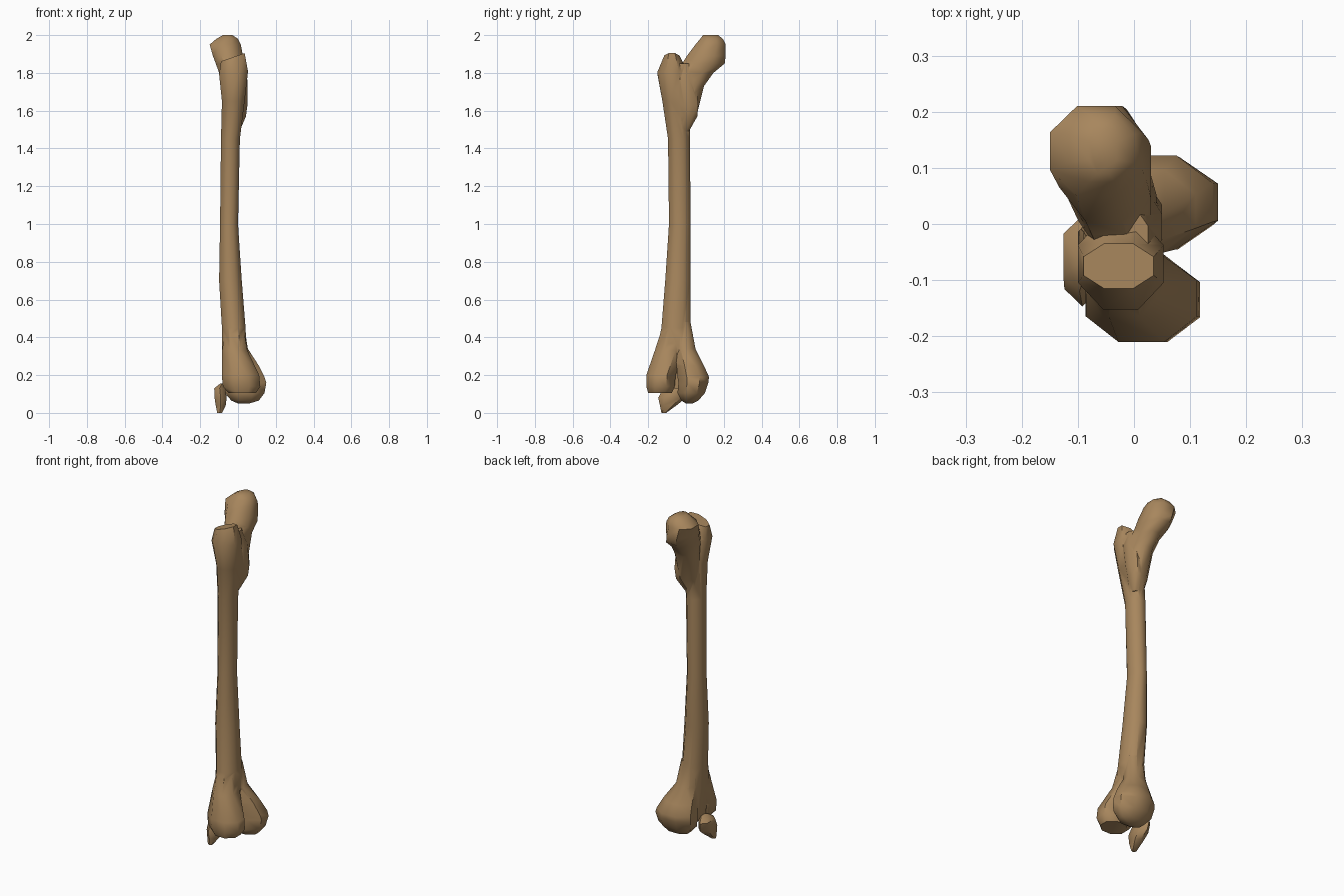
import bpy, bmesh, math

bone = bpy.data.materials.new("aged_bone_brown")
bone.diffuse_color = (0.39, 0.24, 0.11, 1)


def loft(name, sections, sides=8):
    """Skin octagonal rings given as (z, x0, x1, y0, y1, slope of z along x)."""
    bm = bmesh.new()
    rings = []
    k = 1 / math.cos(math.pi / sides)
    for z, x0, x1, y0, y1, tilt in sections:
        cx, cy = (x0 + x1) / 2, (y0 + y1) / 2
        ring = []
        for i in range(sides):
            a = 2 * math.pi * (i + 0.5) / sides
            dx = math.cos(a) * (x1 - x0) / 2 * k
            dy = math.sin(a) * (y1 - y0) / 2 * k
            dx = max(x0 - cx, min(x1 - cx, dx))
            dy = max(y0 - cy, min(y1 - cy, dy))
            ring.append(bm.verts.new((cx + dx, cy + dy, z + tilt * dx)))
        rings.append(ring)
    for a, b in zip(rings, rings[1:]):
        for i in range(sides):
            j = (i + 1) % sides
            bm.faces.new((a[i], a[j], b[j], b[i]))
    bm.faces.new(rings[0][::-1])
    bm.faces.new(rings[-1])
    bmesh.ops.recalc_face_normals(bm, faces=bm.faces)
    me = bpy.data.meshes.new(name)
    bm.to_mesh(me)
    bm.free()
    me.materials.append(bone)
    ob = bpy.data.objects.new(name, me)
    bpy.context.collection.objects.link(ob)
    return ob


def activate(ob):
    bpy.ops.object.select_all(action='DESELECT')
    ob.select_set(True)
    bpy.context.view_layer.objects.active = ob


# Shaft, flaring into the slanted greater trochanter on top
femur = loft("thigh_bone", [
    (0.13, -0.07, 0.03, -0.13, 0.04, 0),
    (0.33, -0.085, 0.045, -0.155, 0.04, 0),
    (0.45, -0.085, 0.04, -0.13, 0.025, 0),
    (0.70, -0.10, 0.02, -0.11, 0.025, 0),
    (1.00, -0.095, 0.00, -0.09, 0.025, 0),
    (1.45, -0.09, 0.01, -0.095, 0.02, 0),
    (1.65, -0.085, 0.035, -0.125, 0.02, 0),
    (1.80, -0.10, 0.053, -0.152, 0.01, 0.1),
    (1.883, -0.09, 0.035, -0.115, -0.035, 0.35)])

# Neck and ball head
head = loft("ball_head", [
    (1.47, -0.06, 0.00, -0.05, 0.00, 0),
    (1.57, -0.07, 0.03, -0.05, 0.055, 0),
    (1.73, -0.085, 0.04, -0.05, 0.095, 0),
    (1.80, -0.10, 0.03, -0.05, 0.145, 0),
    (1.85, -0.118, 0.03, -0.02, 0.205, 0),
    (1.89, -0.133, 0.026, 0.005, 0.21, 0),
    (1.95, -0.15, 0.015, 0.05, 0.21, 0),
    (1.98, -0.115, 0.00, 0.075, 0.195, 0),
    (2.00, -0.08, -0.03, 0.09, 0.17, 0)])

# Lesser trochanter bump behind the neck
bump = loft("lesser_trochanter", [
    (1.49, -0.03, 0.008, -0.04, 0.015, 0),
    (1.57, -0.02, 0.042, -0.03, 0.06, 0),
    (1.63, -0.02, 0.05, -0.04, 0.065, 0),
    (1.76, -0.02, 0.05, -0.06, 0.05, 0),
    (1.85, -0.03, 0.025, -0.06, 0.02, 0)])

# Two knuckles at the knee, with a notch between them at the back
outer = loft("outer_condyle", [
    (0.50, -0.06, 0.02, -0.11, -0.03, 0),
    (0.33, -0.084, 0.05, -0.165, -0.01, 0),
    (0.20, -0.086, 0.112, -0.21, -0.055, 0),
    (0.14, -0.08, 0.118, -0.21, -0.06, 0),
    (0.105, -0.05, 0.095, -0.20, -0.075, 0)])
inner = loft("inner_condyle", [
    (0.48, -0.06, 0.03, -0.06, 0.024, 0),
    (0.34, -0.07, 0.052, -0.06, 0.05, 0),
    (0.25, -0.075, 0.11, -0.05, 0.095, 0),
    (0.19, -0.08, 0.14, -0.045, 0.122, 0),
    (0.16, -0.08, 0.15, -0.04, 0.118, 0),
    (0.105, -0.07, 0.14, -0.045, 0.10, 0),
    (0.065, -0.035, 0.11, -0.025, 0.065, 0),
    (0.05, 0.00, 0.06, 0.00, 0.035, 0)])

# Merge into one bone
for part in (head, bump, outer, inner):
    activate(femur)
    mod = femur.modifiers.new("union", 'BOOLEAN')
    mod.operation = 'UNION'
    mod.solver = 'EXACT'
    mod.object = part
    bpy.ops.object.modifier_apply(modifier=mod.name)
    bpy.data.objects.remove(part)

# Kneecap
kneecap = loft("kneecap", [
    (0.00, -0.11, -0.085, -0.13, -0.105, 0),
    (0.04, -0.118, -0.065, -0.138, -0.05, 0),
    (0.08, -0.124, -0.06, -0.147, 0.00, 0),
    (0.13, -0.126, -0.068, -0.12, 0.01, 0),
    (0.155, -0.095, -0.075, -0.08, -0.02, 0)], sides=6)

for ob in (femur, kneecap):
    activate(ob)
    bpy.ops.object.shade_smooth_by_angle(angle=math.radians(50))
